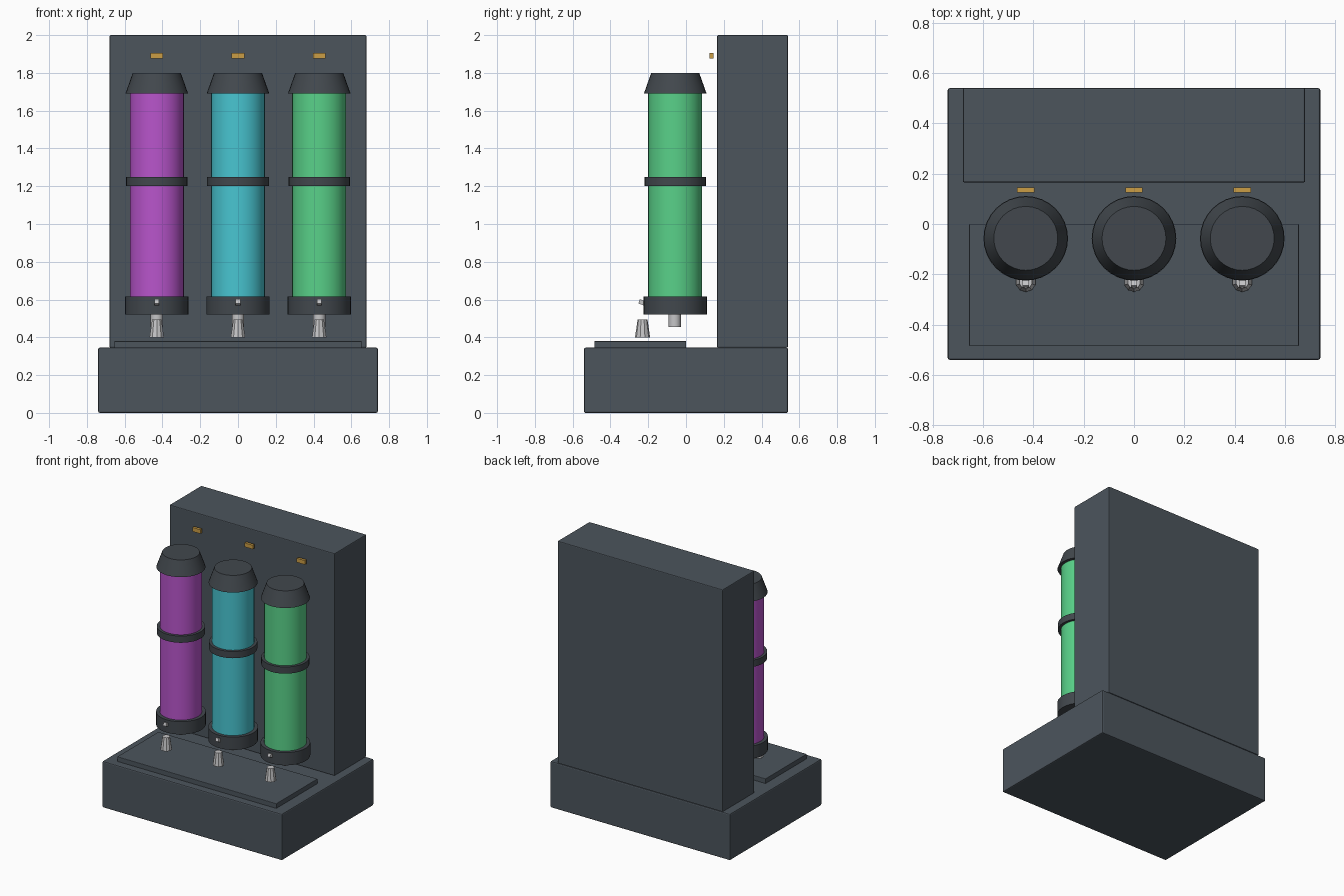
import bpy, math

if "Cube" in bpy.data.objects:
    bpy.data.objects.remove(bpy.data.objects["Cube"])


def mat(name, rgb):
    m = bpy.data.materials.new(name)
    m.diffuse_color = (*rgb, 1)
    m.use_nodes = True
    m.node_tree.nodes["Principled BSDF"].inputs["Base Color"].default_value = m.diffuse_color
    return m


SLATE = mat("slate_grey", (0.072, 0.09, 0.108))
DARK = mat("dark_grey", (0.054, 0.064, 0.074))
SILVER = mat("silver", (0.56, 0.56, 0.57))
GOLD = mat("gold", (0.60, 0.34, 0.06))
TUBES = [mat("purple", (0.48, 0.09, 0.60)),
         mat("cyan", (0.065, 0.56, 0.64)),
         mat("green", (0.10, 0.64, 0.25))]


def box(name, x, y, z, material, bevel=0.0):
    """Box from (min, max) ranges."""
    bpy.ops.mesh.primitive_cube_add(size=1)
    o = bpy.context.object
    o.name = name
    for v in o.data.vertices:
        v.co = [r[0] if c < 0 else r[1] for c, r in zip(v.co, (x, y, z))]
    o.data.materials.append(material)
    if bevel:
        b = o.modifiers.new("bevel", "BEVEL")
        b.width = bevel
        b.segments = 2
    return o


def lathe(name, x, y, z0, z1, r0, r1, material, sides=32):
    """Cylinder or tapered cylinder between two heights."""
    bpy.ops.mesh.primitive_cone_add(vertices=sides, radius1=r0, radius2=r1,
                                    depth=z1 - z0, location=(x, y, (z0 + z1) / 2))
    o = bpy.context.object
    o.name = name
    o.data.materials.append(material)
    bpy.ops.object.shade_smooth_by_angle(angle=math.radians(35))
    return o


# Housing
box("base", (-0.74, 0.74), (-0.54, 0.54), (0, 0.345), SLATE, 0.008)
box("back_panel", (-0.68, 0.68), (0.165, 0.54), (0.345, 2.0), SLATE, 0.006)
box("drip_tray", (-0.655, 0.655), (-0.485, 0.0), (0.34, 0.38), SLATE, 0.003)

# Three dispensers
Y = -0.057
for i, x in enumerate((-0.43, 0.0, 0.43)):
    lathe(f"tube_{i}", x, Y, 0.60, 1.70, 0.143, 0.143, TUBES[i])
    lathe(f"bottom_collar_{i}", x, Y, 0.52, 0.615, 0.168, 0.168, DARK)
    lathe(f"middle_band_{i}", x, Y, 1.20, 1.25, 0.163, 0.163, DARK)
    lathe(f"top_cap_{i}", x, Y, 1.69, 1.80, 0.166, 0.127, DARK)
    # Outlet, tapered tap and its small tilted button
    lathe(f"outlet_{i}", x, Y - 0.003, 0.455, 0.53, 0.033, 0.033, SILVER, 16)
    lathe(f"tap_{i}", x, -0.23, 0.40, 0.495, 0.04, 0.026, SILVER, 10)
    b = box(f"button_{i}", (-0.012, 0.012), (-0.016, 0.016), (-0.012, 0.012), SILVER)
    b.location = (x, -0.233, 0.585)
    b.rotation_euler.x = math.radians(-20)
    # Marker plate above the tube
    box(f"marker_{i}", (x - 0.034, x + 0.034), (0.125, 0.145), (1.875, 1.905), GOLD)
